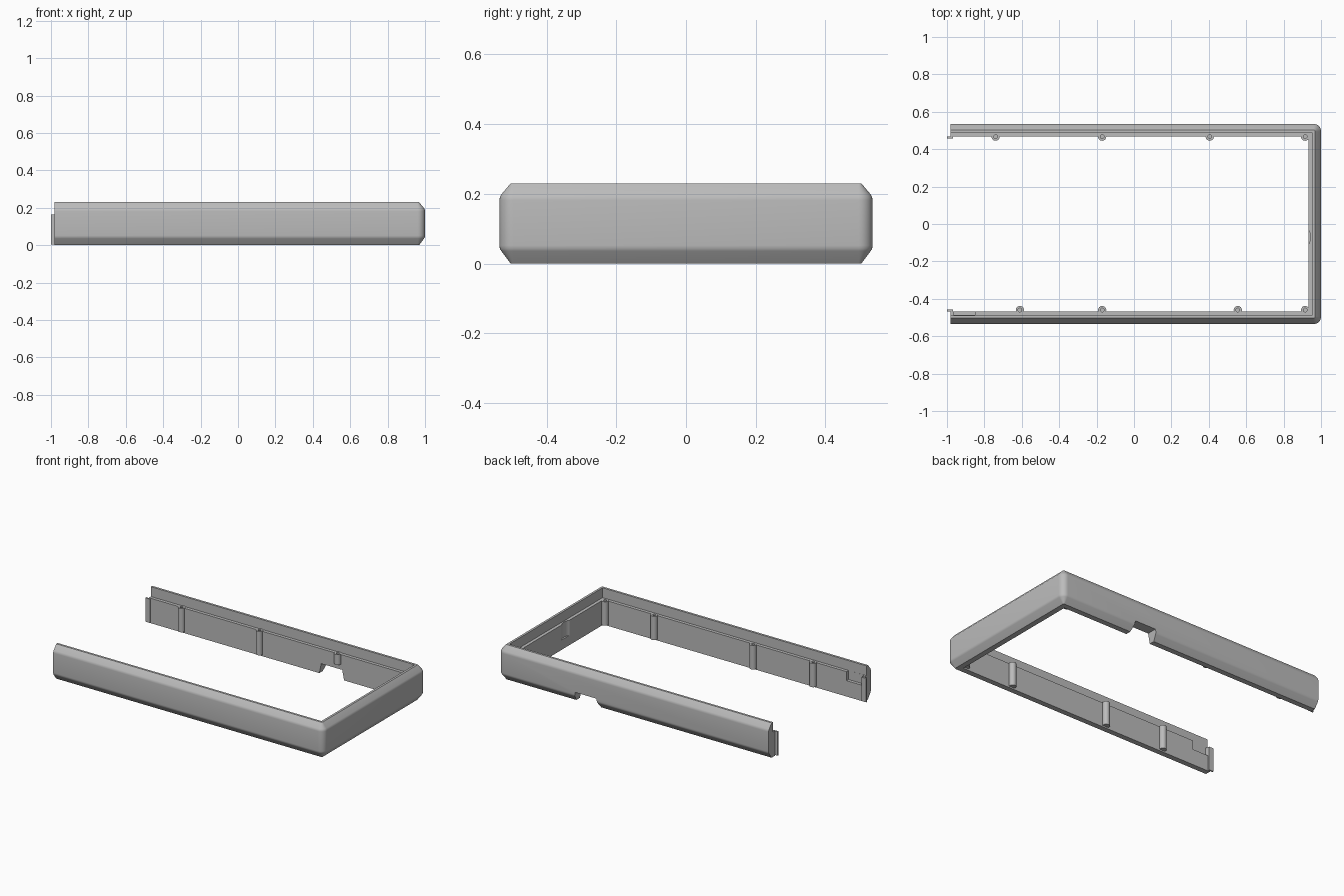
import bpy, bmesh, math
from mathutils import Matrix, Vector

cube = bpy.data.objects.get("Cube")
if cube:
    bpy.data.objects.remove(cube, do_unlink=True)

# Single plain grey plastic
grey = bpy.data.materials.new("grey_plastic")
grey.use_nodes = True
GREY = (0.5, 0.5, 0.5, 1)
grey.diffuse_color = GREY
grey.node_tree.nodes["Principled BSDF"].inputs["Base Color"].default_value = GREY

END_X, SIDE_X, SIDE_Y, HEIGHT = -0.98, 1.0, 0.535, 0.23
RADIUS, LEDGE_Z = 0.04, 0.165


def finish(bm, name):
    bmesh.ops.recalc_face_normals(bm, faces=bm.faces)
    mesh = bpy.data.meshes.new(name)
    bm.to_mesh(mesh)
    bm.free()
    mesh.materials.append(grey)
    obj = bpy.data.objects.new(name, mesh)
    bpy.context.collection.objects.link(obj)
    return obj


def add_box(bm, lo, hi):
    lo, hi = Vector(lo), Vector(hi)
    mat = Matrix.Translation((lo + hi) / 2) @ Matrix.Diagonal((*(hi - lo), 1))
    return bmesh.ops.create_cube(bm, size=1, matrix=mat)["verts"]


def add_cylinder(bm, x, y, r, z0, z1, sides=24):
    bmesh.ops.create_cone(bm, cap_ends=True, segments=sides, radius1=r, radius2=r,
                          depth=z1 - z0, matrix=Matrix.Translation((x, y, (z0 + z1) / 2)))


def activate(obj):
    bpy.ops.object.select_all(action="DESELECT")
    obj.select_set(True)
    bpy.context.view_layer.objects.active = obj


def cut(obj, cutter):
    cutter.hide_render = True
    mod = obj.modifiers.new("cut", "BOOLEAN")
    mod.operation, mod.solver, mod.object = "DIFFERENCE", "EXACT", cutter
    activate(obj)
    bpy.ops.object.modifier_apply(modifier=mod.name)


def smooth(obj):
    activate(obj)
    bpy.ops.object.shade_smooth_by_angle(angle=math.radians(32))


# Wall section: (inset from the outer face, height)
section = [(0.032, 0), (0.005, 0.036), (0.001, 0.043), (0, 0.052),
           (0, 0.182), (0.001, 0.19), (0.005, 0.198), (0.032, HEIGHT),
           (0.047, HEIGHT), (0.047, LEDGE_Z), (0.068, LEDGE_Z), (0.068, 0)]


def corner_point(sign, angle, inset):
    """Point on the rounded corner; the inside beyond the radius is mitred."""
    cx, cy = SIDE_X - RADIUS, SIDE_Y - RADIUS
    k = RADIUS - inset
    dx, dy = (math.cos(angle), math.sin(angle)) if k > 0 else (1, 1)
    return cx + dx * k, sign * (cy + dy * k)


# Three-sided frame swept along its path
bm = bmesh.new()
STEPS = 8
arc = [math.pi / 2 * i / STEPS for i in range(STEPS + 1)]
stations = [lambda d: (END_X, -(SIDE_Y - d))]
stations += [lambda d, a=a: corner_point(-1, a, d) for a in reversed(arc)]
stations += [lambda d, a=a: corner_point(1, a, d) for a in arc]
stations += [lambda d: (END_X, SIDE_Y - d)]
rings = [[bm.verts.new((*place(d), z)) for d, z in section] for place in stations]
n = len(section)
for a, b in zip(rings, rings[1:]):
    for i in range(n):
        j = (i + 1) % n
        bm.faces.new((a[i], a[j], b[j], b[i]))
bm.faces.new(rings[0])
bm.faces.new(rings[-1])
bmesh.ops.remove_doubles(bm, verts=bm.verts, dist=1e-5)
frame = finish(bm, "frame")

# Tapered opening under the back wall
bm = bmesh.new()
for v in add_box(bm, (0.265, 0.4, -0.02), (0.455, 0.6, 0.066)):
    if v.co.z > 0:
        v.co.x += 0.018 if v.co.x < 0.36 else -0.018
cut(frame, finish(bm, "back_opening_cutter"))

# Lowered ledge at the open end of the front wall
bm = bmesh.new()
add_box(bm, (-0.965, -0.4875, 0.105), (-0.85, -0.44, 0.2))
cut(frame, finish(bm, "ledge_recess_cutter"))

# Shallow curved recess inside the end wall
bm = bmesh.new()
add_cylinder(bm, 0.871, -0.07, 0.073, 0.065, 0.2, 48)
cut(frame, finish(bm, "end_recess_cutter"))

# Screw bosses: x, y, bottom
bosses = [(x, 0.467, 0.01) for x in (-0.74, -0.17, 0.915)]
bosses += [(0.405, 0.467, 0.1)]
bosses += [(x, -0.46, 0.01) for x in (-0.61, -0.17, 0.555, 0.915)]
bm = bmesh.new()
for x, y, z in bosses:
    add_cylinder(bm, x, y, 0.022, z, 0.168)
screw_bosses = finish(bm, "screw_bosses")
bm = bmesh.new()
for x, y, z in bosses:
    add_cylinder(bm, x, y, 0.01, z + 0.03, 0.2)
holes = finish(bm, "screw_hole_cutter")
cut(frame, holes)
cut(screw_bosses, holes)

# Joining tabs at the open ends
for side, sign in (("front", -1), ("back", 1)):
    bm = bmesh.new()
    add_box(bm, (-1, sign * 0.463 - 0.005, 0.005), (-0.967, sign * 0.463 + 0.005, 0.163))
    y0, y1 = sorted((sign * 0.46, sign * 0.475))
    add_box(bm, (-0.977, y0, 0.006), (-0.968, y1, 0.162))
    finish(bm, side + "_tab")

smooth(frame)
smooth(screw_bosses)
for obj in [o for o in bpy.data.objects if o.name.endswith("_cutter")]:
    bpy.data.objects.remove(obj, do_unlink=True)
